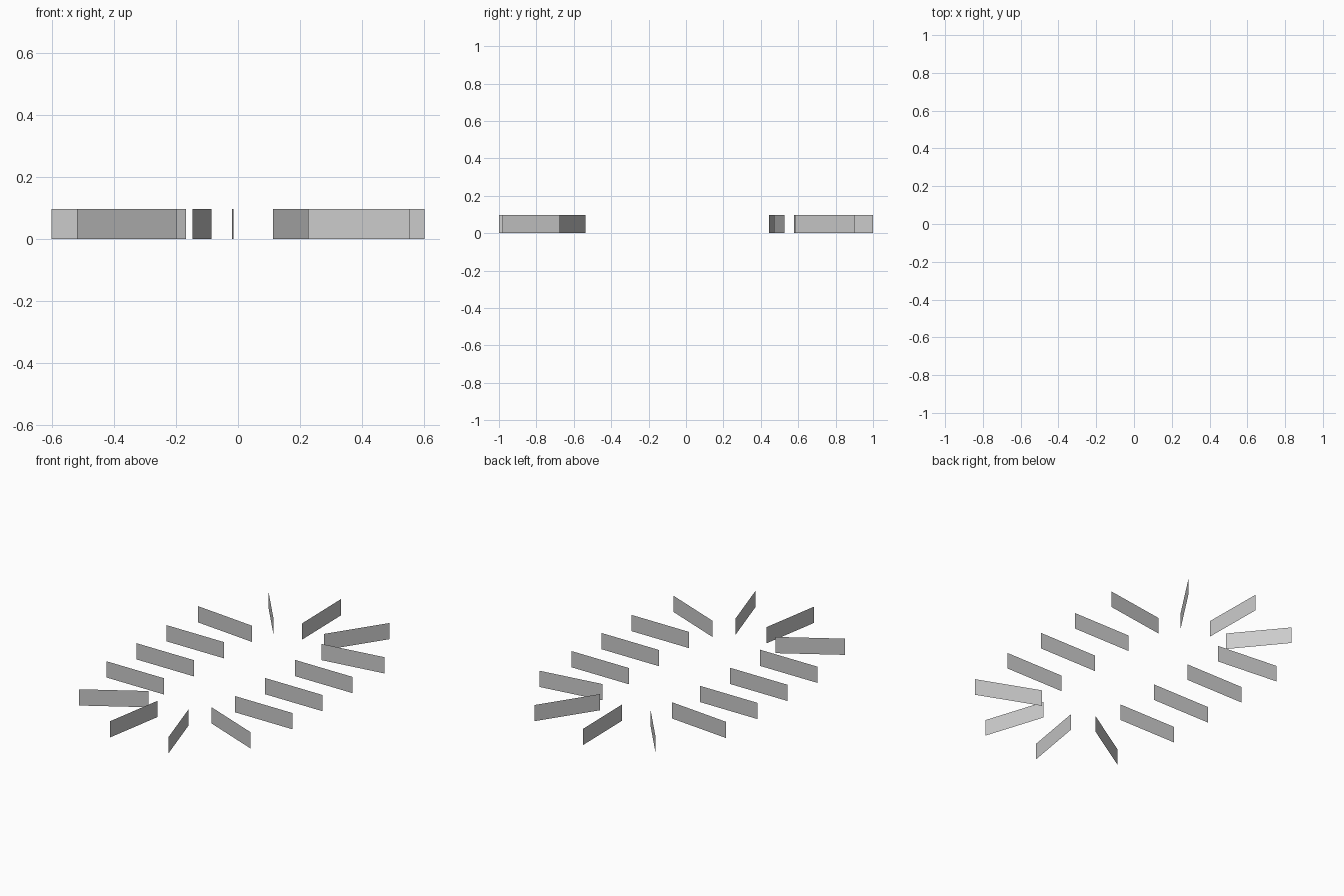
import bpy

if "Cube" in bpy.data.objects:
    bpy.data.objects.remove(bpy.data.objects["Cube"])

HEIGHT = 0.097      # slat height
INNER, OUTER = 0.223, 0.603


def slat(name, inner, outer):
    """Single upright paper-thin panel from the inner to the outer edge of the ring."""
    (x0, y0), (x1, y1) = inner, outer
    mesh = bpy.data.meshes.new(name)
    mesh.from_pydata([(x0, y0, 0), (x1, y1, 0), (x1, y1, HEIGHT), (x0, y0, HEIGHT)],
                     [], [(0, 1, 2, 3)])
    mesh.update()
    obj = bpy.data.objects.new(name, mesh)
    bpy.context.collection.objects.link(obj)


# Evenly spaced slats along the two straight sides
STEP = 0.283
for i in range(3):
    y = -0.346 + STEP * i
    slat(f"right_slat_{i}", (INNER, y), (OUTER, y))
    y = -0.380 + STEP * i
    slat(f"left_slat_{i}", (-INNER, y), (-OUTER, y))

# Fanned slats round the back bend
back = [
    ((0.222, 0.470), (0.600, 0.526)),
    ((0.161, 0.584), (0.370, 0.900)),
    ((-0.014, 0.622), (-0.020, 1.000)),
    ((-0.168, 0.577), (-0.397, 0.855)),
    ((-0.219, 0.445), (-0.603, 0.483)),
]
# Fanned slats round the front bend
front = [
    ((-0.198, -0.562), (-0.520, -0.760)),
    ((-0.086, -0.635), (-0.147, -1.000)),
    ((0.113, -0.627), (0.228, -0.980)),
    ((0.200, -0.536), (0.556, -0.677)),
]
for side, fan in (("back", back), ("front", front)):
    for i, (inner, outer) in enumerate(fan):
        slat(f"{side}_slat_{i}", inner, outer)
